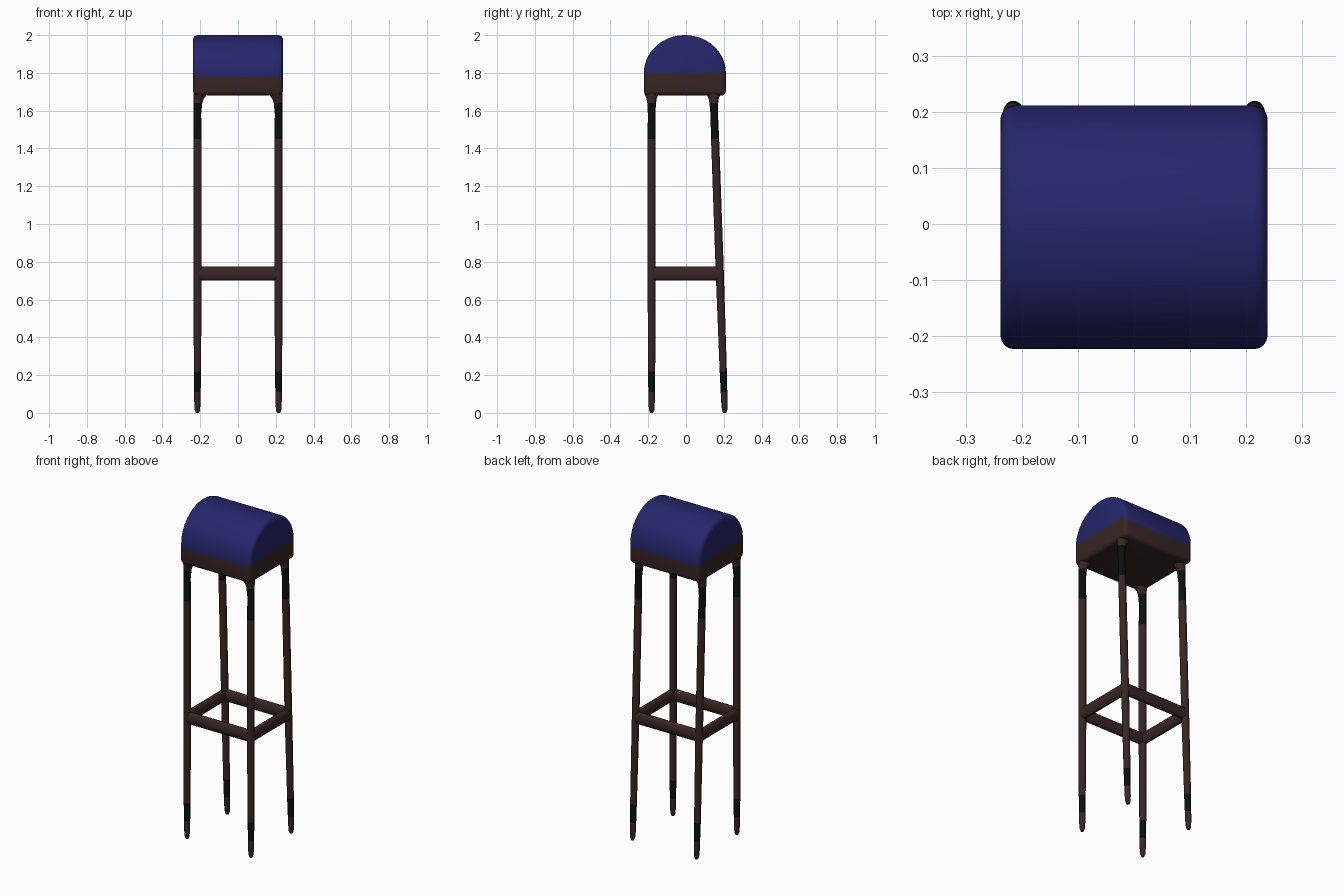
import bpy, bmesh, math
from mathutils import Vector

if "Cube" in bpy.data.objects:
    bpy.data.objects.remove(bpy.data.objects["Cube"])


def material(name, rgb):
    m = bpy.data.materials.new(name)
    m.diffuse_color = (*rgb, 1)
    m.use_nodes = True
    m.node_tree.nodes["Principled BSDF"].inputs["Base Color"].default_value = m.diffuse_color
    return m


BLUE = material("blue cushion", (0.019, 0.019, 0.15))
WOOD = material("dark wood", (0.041, 0.019, 0.019))
BLACK = material("black bands", (0.004, 0.005, 0.005))


def finish(name, bm, mats, rule=None, angle=35):
    """Turn a bmesh into a smooth shaded object, colouring faces by a rule."""
    bmesh.ops.recalc_face_normals(bm, faces=bm.faces)
    if rule:
        for f in bm.faces:
            f.material_index = rule(f)
    me = bpy.data.meshes.new(name)
    bm.to_mesh(me)
    bm.free()
    for m in mats:
        me.materials.append(m)
    ob = bpy.data.objects.new(name, me)
    bpy.context.collection.objects.link(ob)
    bpy.ops.object.select_all(action='DESELECT')
    ob.select_set(True)
    bpy.context.view_layer.objects.active = ob
    bpy.ops.object.shade_smooth_by_angle(angle=math.radians(angle))
    return ob


def loft(bm, rings):
    """Skin a list of equal vertex rings and cap both ends."""
    rows = [[bm.verts.new(p) for p in r] for r in rings]
    n = len(rows[0])
    for a, b in zip(rows, rows[1:]):
        for i in range(n):
            j = (i + 1) % n
            bm.faces.new((a[i], a[j], b[j], b[i]))
    bm.faces.new(rows[0])
    bm.faces.new(rows[-1])


# Seat: domed profile extruded sideways, edges rounded, split into two colours
CY, HALF_Y, HALF_X = -0.006, 0.217, 0.238
profile = [(CY + HALF_Y, 1.68)]
for i in range(29):
    t = math.pi * i / 28
    profile.append((CY + HALF_Y * math.cos(t), 1.80 + 0.20 * math.sin(t)))
profile.append((CY - HALF_Y, 1.68))

bm = bmesh.new()
loft(bm, [[(x, y, z) for y, z in profile] for x in (-HALF_X, HALF_X)])
bmesh.ops.recalc_face_normals(bm, faces=bm.faces)
sharp = [e for e in bm.edges if e.calc_face_angle() > 0.7]
bmesh.ops.bevel(bm, geom=sharp, offset=0.024, segments=4, profile=0.5,
                affect='EDGES', clamp_overlap=False)
for z in (1.78, 1.80):
    bmesh.ops.bisect_plane(bm, geom=bm.verts[:] + bm.edges[:] + bm.faces[:],
                           plane_co=(0, 0, z), plane_no=(0, 0, 1))


def seat_rule(f):
    limit = 1.80 if abs(f.normal.x) > 0.7 else 1.78
    return 1 if f.calc_center_median().z < limit else 0


finish("seat", bm, [BLUE, WOOD], seat_rule)

# Legs: round, tapered, flared under the seat, with two black bands
LEG_X, FRONT_Y = 0.215, -0.182
LEG = [(0.0, 0.008), (0.015, 0.014), (0.05, 0.0165), (0.11, 0.0175),
       (0.22, 0.019), (0.74, 0.0215), (1.45, 0.0215), (1.58, 0.020),
       (1.64, 0.023), (1.665, 0.027), (1.69, 0.038)]


def back_y(z):
    return 0.205 - 0.0352 * z


def leg_rule(f):
    z = f.calc_center_median().z
    return 1 if 0.11 < z < 0.22 or 1.45 < z < 1.64 else 0


for row, y_at in (("front", lambda z: FRONT_Y), ("back", back_y)):
    for side, s in (("left", -1), ("right", 1)):
        bm = bmesh.new()
        rings = []
        for z, r in LEG:
            # keep the flare inside the outline of the seat
            cx = s * min(LEG_X, 0.235 - r)
            cy = max(y_at(z), -0.22 + r)
            rings.append([(cx + r * math.cos(a), cy + r * math.sin(a), z)
                          for a in (math.tau * k / 16 for k in range(16))])
        loft(bm, rings)
        finish(f"{row}_{side}_leg", bm, [WOOD, BLACK], leg_rule, 50)

# Stretchers: oval rails joining the four legs
RAIL_Z = 0.737


def rail(name, p, q):
    p, q = Vector(p), Vector(q)
    across = (q - p).normalized().cross(Vector((0, 0, 1)))
    bm = bmesh.new()
    loft(bm, [[c + across * 0.021 * math.cos(a) + Vector((0, 0, 0.037 * math.sin(a)))
               for a in (math.tau * k / 16 for k in range(16))] for c in (p, q)])
    finish(name, bm, [WOOD], None, 50)


BY = back_y(RAIL_Z)
rail("front_stretcher", (-LEG_X, FRONT_Y, RAIL_Z), (LEG_X, FRONT_Y, RAIL_Z))
rail("back_stretcher", (-LEG_X, BY, RAIL_Z), (LEG_X, BY, RAIL_Z))
for side, s in (("left", -1), ("right", 1)):
    rail(f"{side}_stretcher", (s * LEG_X, FRONT_Y, RAIL_Z), (s * LEG_X, BY, RAIL_Z))
